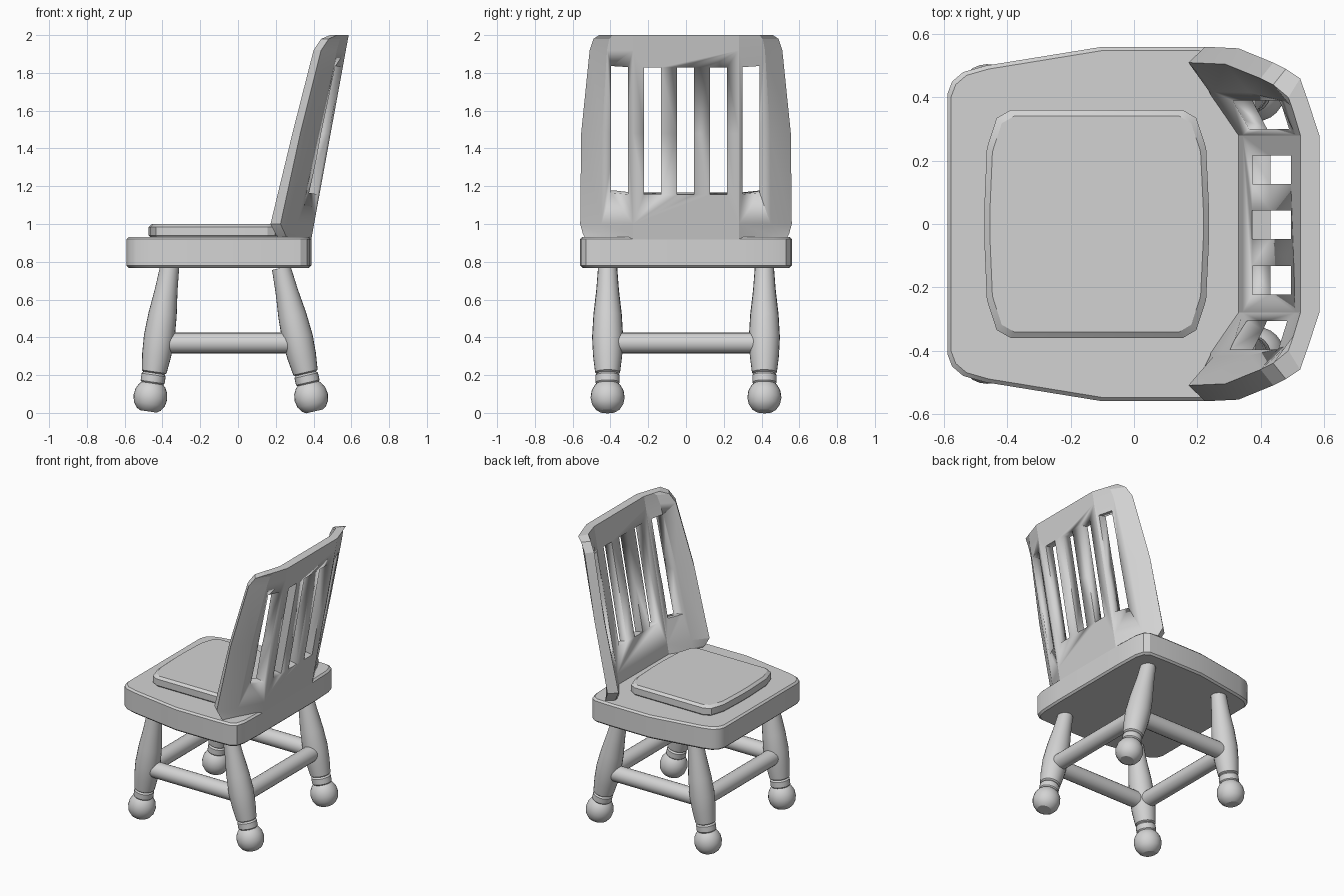
import bpy, bmesh, math
from mathutils import Vector, Matrix

old = bpy.data.objects.get("Cube")
if old:
    bpy.data.objects.remove(old, do_unlink=True)

grey = bpy.data.materials.new("light grey")
grey.use_nodes = True
color = (0.65, 0.65, 0.65, 1)
grey.diffuse_color = color
grey.node_tree.nodes["Principled BSDF"].inputs["Base Color"].default_value = color


def finish(name, bm, angle=30):
    bmesh.ops.recalc_face_normals(bm, faces=bm.faces)
    mesh = bpy.data.meshes.new(name)
    bm.to_mesh(mesh)
    bm.free()
    mesh.materials.append(grey)
    ob = bpy.data.objects.new(name, mesh)
    bpy.context.collection.objects.link(ob)
    bpy.ops.object.select_all(action='DESELECT')
    ob.select_set(True)
    bpy.context.view_layer.objects.active = ob
    bpy.ops.object.shade_smooth_by_angle(angle=math.radians(angle))
    return ob


def skin(bm, loops):
    """Bridge successive closed rings of vertices."""
    for a, b in zip(loops, loops[1:]):
        n = len(a)
        for i in range(n):
            j = (i + 1) % n
            bm.faces.new((a[i], a[j], b[j], b[i]))


def slab(name, half_outline, layers):
    """Mirror a half outline over y and stack it as (z, inset) layers."""
    outline = half_outline + [(x, -y) for x, y in reversed(half_outline)]
    cx = (half_outline[0][0] + half_outline[-1][0]) / 2
    hx = abs(half_outline[0][0] - cx)
    hy = max(y for x, y in half_outline)
    bm = bmesh.new()
    loops = []
    for z, inset in layers:
        sx, sy = 1 - inset / hx, 1 - inset / hy
        loops.append([bm.verts.new((cx + (x - cx) * sx, y * sy, z)) for x, y in outline])
    skin(bm, loops)
    bm.faces.new(loops[0])
    bm.faces.new(loops[-1])
    return finish(name, bm)


# Seat board and raised cushion
slab("seat", [(-.59, .41), (-.575, .45), (-.54, .48), (-.47, .5), (-.1, .56), (.2, .56),
              (.33, .555), (.365, .53), (.382, .47), (.388, .3)],
     [(.768, .012), (.78, 0), (.92, 0), (.932, .012)])
slab("cushion", [(-.473, .05), (-.465, .24), (-.434, .335), (-.39, .36), (.155, .36),
                 (.197, .335), (.228, .24), (.237, .05)],
     [(.925, .012), (.94, 0), (.985, 0), (1.0, .018)])

# Backrest: tilted panel with wings; rows are z, outer tip, inner tip
rows = [(.905, (.27, .52), (.23, .48)),
        (.945, (.25, .545), (.2, .5)),
        (1.0, (.225, .56), (.172, .51)),
        (1.48, (.33, .555), (.288, .505)),
        (1.92, (.44, .51), (.4, .46)),
        (1.98, (.48, .49), (.44, .44)),
        (2.0, (.525, .46), (.488, .4))]
FOLD, LEAN = .28, .183
bm = bmesh.new()
loops = []
for z, outer, inner in rows:
    t = (z - .93) / 1.07
    ring = []
    for (tx, ty), base, flare in ((outer, .39, .55 - .22 * t), (inner, .33, .69 - .39 * t)):
        centre = base + LEAN * (z - .93)
        mid = FOLD + .6 * (ty - FOLD)
        half = [(tx, ty), (centre - flare * (mid - FOLD), mid), (centre, FOLD)]
        side = half + [(x, -y) for x, y in reversed(half)]
        ring += side if base > .35 else side[::-1]
    loops.append([bm.verts.new((x, y, z)) for x, y in ring])
skin(bm, loops)
for cap in (loops[0], loops[-1]):
    n = len(cap)
    for i in range(n // 2 - 1):
        bm.faces.new((cap[i], cap[i + 1], cap[n - 2 - i], cap[n - 1 - i]))
backrest = finish("backrest", bm, 15)

# Five slots cut through the backrest
bm = bmesh.new()
lean = math.atan(LEAN)
for i in range(-2, 3):
    place = (Matrix.Translation((.45, i * .174 - .003, 1.5)) @ Matrix.Rotation(lean, 4, 'Y')
             @ Matrix.Diagonal((.6, .09, .685, 1)))
    bmesh.ops.create_cube(bm, size=1, matrix=place)
cutter = finish("slot_cutter", bm)
cutter.hide_render = True
cut = backrest.modifiers.new("slots", 'BOOLEAN')
cut.operation = 'DIFFERENCE'
cut.solver = 'EXACT'
cut.object = cutter
bpy.context.view_layer.objects.active = backrest
bpy.ops.object.modifier_apply(modifier=cut.name)
bpy.data.objects.remove(cutter, do_unlink=True)


def turned(name, start, end, profile, sides=24):
    """Lathe (distance, radius) pairs along the line from start to end."""
    start, end = Vector(start), Vector(end)
    frame = Matrix.Translation(start) @ (end - start).to_track_quat('Z', 'Y').to_matrix().to_4x4()
    bm = bmesh.new()
    loops = []
    for d, r in profile:
        angles = [math.tau * k / sides for k in range(sides)]
        loops.append([bm.verts.new(frame @ Vector((r * math.cos(a), r * math.sin(a), d)))
                      for a in angles])
    skin(bm, loops)
    bm.faces.new(loops[0])
    bm.faces.new(loops[-1])
    return finish(name, bm)


# Turned legs with ball feet
leg_profile = [(0, .045), (.013, .065), (.04, .083), (.075, .09), (.11, .085), (.138, .07),
               (.15, .058), (.157, .064), (.195, .064), (.205, .056), (.212, .066), (.3, .077),
               (.4, .082), (.52, .075), (.65, .06), (.78, .05)]
LEG_Y = .415
legs = {"front": (-.475, -.36), "back": (.405, .225)}
for end, (foot, top) in legs.items():
    for side, s in (("left", -1), ("right", 1)):
        turned(f"{end}_{side}_leg", (foot, s * LEG_Y, .008), (top, s * LEG_Y, .785), leg_profile)

# Stretchers joining the legs
STRETCH_Z, RADIUS = .37, .055
front_x, back_x = (f + (t - f) * .465 for f, t in legs.values())


def stretcher(name, a, b):
    length = (Vector(b) - Vector(a)).length
    turned(name, a, b, [(0, RADIUS), (length, RADIUS)], 20)


for side, s in (("left", -1), ("right", 1)):
    stretcher(f"{side}_stretcher", (front_x, s * LEG_Y, STRETCH_Z), (back_x, s * LEG_Y, STRETCH_Z))
for end, x in (("front", front_x), ("back", back_x)):
    stretcher(f"{end}_stretcher", (x, -LEG_Y, STRETCH_Z), (x, LEG_Y, STRETCH_Z))
